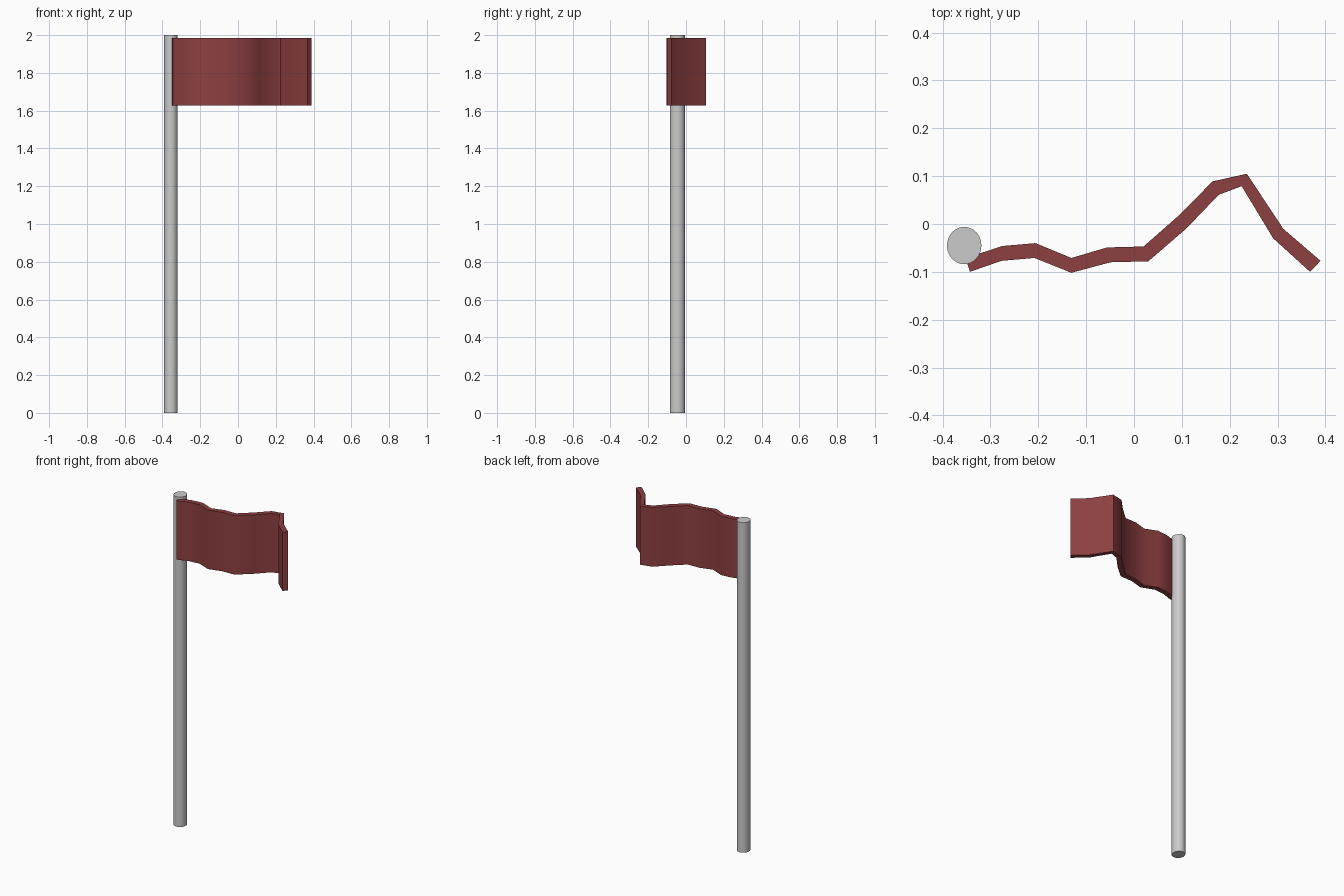
import bpy, bmesh
from math import radians

if "Cube" in bpy.data.objects:
    bpy.data.objects.remove(bpy.data.objects["Cube"])


def smooth(obj, angle):
    bpy.ops.object.select_all(action='DESELECT')
    obj.select_set(True)
    bpy.context.view_layer.objects.active = obj
    bpy.ops.object.shade_smooth_by_angle(angle=radians(angle))


# Pole: slightly oval cylinder
bpy.ops.mesh.primitive_cylinder_add(vertices=32, radius=1, depth=2,
                                    location=(-0.355, -0.045, 1))
pole = bpy.context.object
pole.name = "pole"
pole.scale = (0.036, 0.039, 1)
bpy.ops.object.transform_apply(location=False, rotation=False, scale=True)
smooth(pole, 30)

# Flag: wavy strip cross-section seen from above, back and front edges
back = [(-0.352, -0.071), (-0.275, -0.046), (-0.206, -0.040), (-0.131, -0.071),
        (-0.056, -0.049), (0.020, -0.047), (0.095, 0.019), (0.164, 0.089),
        (0.236, 0.105), (0.312, -0.010), (0.390, -0.077)]
front = [(-0.343, -0.100), (-0.277, -0.077), (-0.208, -0.071), (-0.131, -0.102),
         (-0.049, -0.080), (0.030, -0.078), (0.110, -0.009), (0.177, 0.061),
         (0.225, 0.079), (0.291, -0.030), (0.368, -0.100)]
z_low, z_high = 1.628, 1.985

bm = bmesh.new()
rings = [[bm.verts.new((x, y, z)) for (x, y), z in
          ((f, z_low), (b, z_low), (b, z_high), (f, z_high))]
         for f, b in zip(front, back)]
for a, b in zip(rings, rings[1:]):
    for i in range(4):
        j = (i + 1) % 4
        bm.faces.new((a[i], a[j], b[j], b[i]))
bm.faces.new(rings[0])
bm.faces.new(rings[-1])
bmesh.ops.recalc_face_normals(bm, faces=bm.faces)
mesh = bpy.data.meshes.new("flag")
bm.to_mesh(mesh)
bm.free()
flag = bpy.data.objects.new("flag", mesh)
bpy.context.collection.objects.link(flag)

red = bpy.data.materials.new("flag_red")
red.diffuse_color = (0.27, 0.05, 0.053, 1)
red.use_nodes = True
red.node_tree.nodes["Principled BSDF"].inputs["Base Color"].default_value = red.diffuse_color
mesh.materials.append(red)
smooth(flag, 60)
